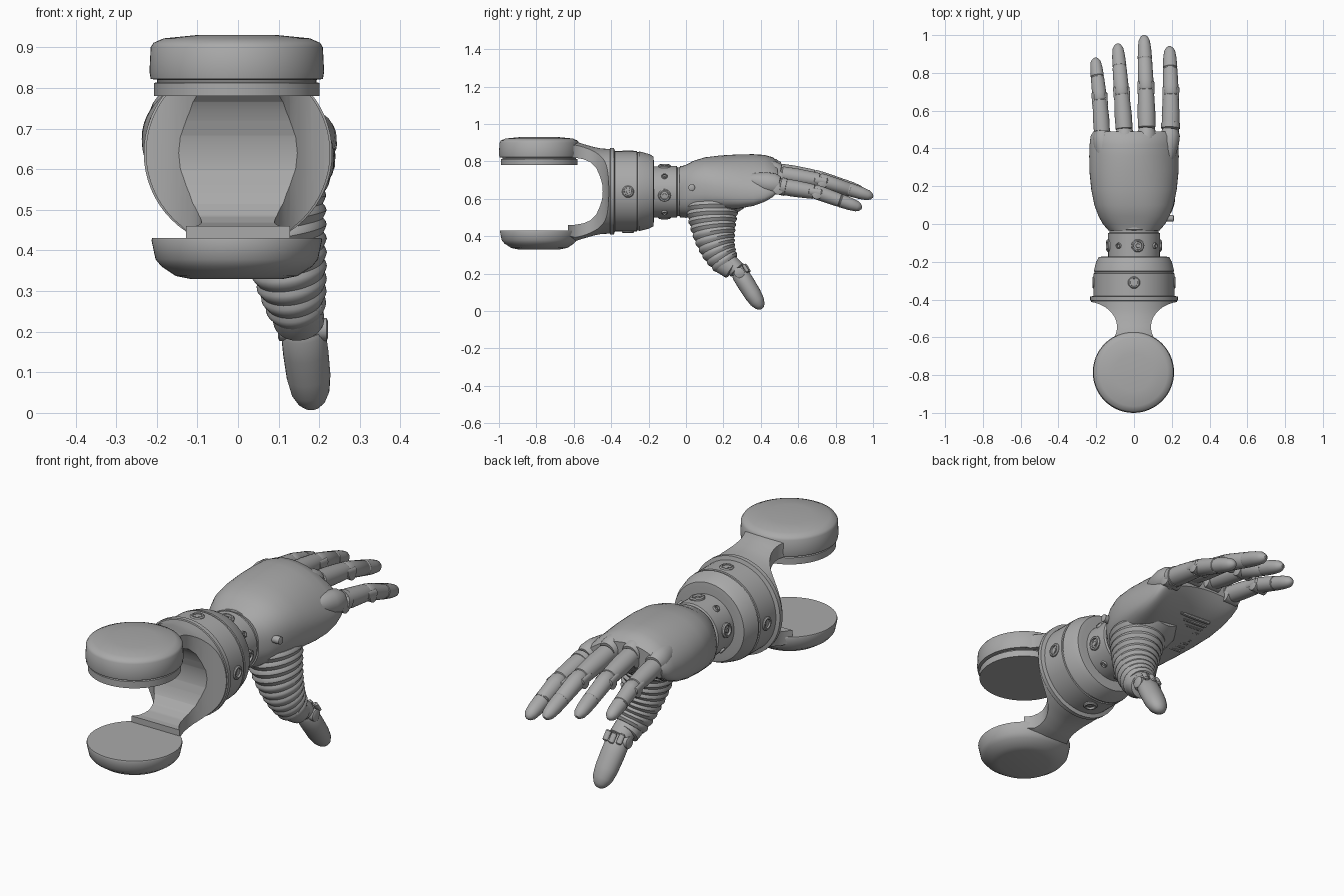
import bpy, bmesh, math
from mathutils import Vector
from mathutils.geometry import interpolate_bezier

if "Cube" in bpy.data.objects:
    bpy.data.objects.remove(bpy.data.objects["Cube"])

grey = bpy.data.materials.new("plain grey")
grey.use_nodes = True
grey.diffuse_color = (0.4, 0.4, 0.4, 1)
grey.node_tree.nodes["Principled BSDF"].inputs["Base Color"].default_value = (0.4, 0.4, 0.4, 1)
X, Y, Z = Vector((1, 0, 0)), Vector((0, 1, 0)), Vector((0, 0, 1))


def finish(name, bm):
    bmesh.ops.recalc_face_normals(bm, faces=bm.faces[:])
    mesh = bpy.data.meshes.new(name)
    bm.to_mesh(mesh)
    bm.free()
    ob = bpy.data.objects.new(name, mesh)
    bpy.context.collection.objects.link(ob)
    mesh.materials.append(grey)
    return ob


def loft(name, rings, axis=None, sides=32, power=2, warp=None):
    """Skin rings of (centre, half width, half height), capped at both ends."""
    bm = bmesh.new()
    centres = [Vector(r[0]) for r in rings]
    last, loops = len(rings) - 1, []
    for i, (_, rx, ry) in enumerate(rings):
        t = axis or (centres[min(i + 1, last)] - centres[max(i - 1, 0)]).normalized()
        ref = Z if abs(t.x) > 0.9 else X
        side = (ref - t * ref.dot(t)).normalized()
        up = side.cross(t)
        loop = []
        for k in range(sides):
            a = math.tau * k / sides
            c, s = math.cos(a), math.sin(a)
            c = math.copysign(abs(c) ** (2 / power), c)
            s = math.copysign(abs(s) ** (2 / power), s)
            p = centres[i] + side * rx * c + up * ry * s
            loop.append(bm.verts.new(warp(p) if warp else p))
        loops.append(loop)
    for a, b in zip(loops, loops[1:]):
        for k in range(sides):
            j = (k + 1) % sides
            bm.faces.new((a[k], a[j], b[j], b[k]))
    bm.faces.new(loops[0])
    bm.faces.new(loops[-1])
    return finish(name, bm)


def lathe(name, base, axis, profile, sides=48):
    """Turn a profile of (radius, distance along axis)."""
    return loft(name, [(Vector(base) + axis * h, r, r) for r, h in profile], axis, sides)


def link(name, a, b, profile, flat=0.95):
    """Round limb between two points, from (fraction, radius) pairs."""
    a, b = Vector(a), Vector(b)
    return loft(name, [(a.lerp(b, f), r, r * flat) for f, r in profile], (b - a).normalized(), 24)


def cut(target, cutters):
    for c in cutters:
        m = target.modifiers.new("cut", "BOOLEAN")
        m.operation, m.object, m.solver = "DIFFERENCE", c, "EXACT"
        c.hide_render = True
    bpy.context.view_layer.update()
    mesh = bpy.data.meshes.new_from_object(target.evaluated_get(bpy.context.evaluated_depsgraph_get()))
    target.modifiers.clear()
    target.data = mesh
    for c in cutters:
        bpy.data.objects.remove(c)


# Clamp pads
PAD = (-0.003, -0.785, 0)
lathe("upper_pad", PAD, Z, [(.204, .78), (.204, .812), (.196, .814), (.196, .82), (.212, .822),
                            (.215, .84), (.212, .9), (.205, .911), (.18, .922), (.1, .93)], 64)
lathe("lower_pad", PAD, Z, [(.115, .33), (.15, .337), (.185, .36), (.2, .378), (.21, .425), (.208, .431)], 64)

# Forked bracket: flared drum with a slot and two side scoops
bracket = lathe("fork_bracket", (0, 0, .64), Y, [(.268, -.63), (.266, -.59), (.25, -.54), (.236, -.49),
                                                 (.228, -.45), (.226, -.39)], 96)
bm = bmesh.new()
outline = [(-1, .82), (-.6, .82), (-.55, .812), (-.51, .795), (-.48, .765), (-.46, .72), (-.448, .68), (-.445, .64)]
outline += [(y, 1.28 - z) for y, z in outline[-2::-1]]
face = bm.faces.new([bm.verts.new((-.5, y, z)) for y, z in outline])
wall = bmesh.ops.extrude_face_region(bm, geom=[face])["geom"]
bmesh.ops.translate(bm, vec=X, verts=[v for v in wall if isinstance(v, bmesh.types.BMVert)])
slot = finish("slot_cutter", bm)
scoops = [loft("scoop_cutter", [((s * .26, -.545, h), .17, .135) for h in (.2, 1.1)], Z, 64) for s in (-1, 1)]
cut(bracket, [slot] + scoops)

# Cuff and wrist
lathe("cuff", (0, 0, .64), Y, [(.22, -.41), (.232, -.405), (.232, -.385), (.214, -.38), (.214, -.262),
                               (.209, -.26), (.209, -.252), (.213, -.25), (.2, -.2), (.187, -.175),
                               (.165, -.172)], 64)
lathe("wrist", (0, 0, .637), Y, [(.136, -.2), (.138, -.05), (.13, -.045), (.13, -.035), (.138, -.03), (.138, .02)], 64)


# Screws and rivets, set radially
def screw(name, y, radius, angle, size):
    d = Vector((math.sin(angle), 0, math.cos(angle)))
    lathe(name, Vector((0, y, .638)) + d * radius, d,
          [(size, -.02), (size, .004), (size * .85, .009), (size * .65, .009), (size * .6, -.004),
           (size * .35, -.004), (size * .3, .004)], 20)


for i in range(4):
    screw("cuff_screw", -.31, .212, i * math.pi / 2, .032)
for i in range(8):
    screw("wrist_screw", -.115, .137, .15 + i * math.pi / 4, .034 if i % 2 == 0 else .016)


# Hand body, arched across the knuckles
def arch(p):
    k = max(0, min(1, p.y / .4))
    return Vector((p.x, p.y, p.z - 1.3 * k * (p.x + .05) ** 2))


palm = [(-.035, .637, .135, .132), (0, .64, .165, .142), (.04, .655, .187, .148), (.1, .672, .21, .15),
        (.18, .685, .226, .147), (.28, .7, .236, .138), (.36, .715, .237, .124), (.42, .73, .235, .105),
        (.465, .74, .23, .082), (.49, .745, .215, .055)]
loft("palm", [((0, y, z), w, h) for y, z, w, h in palm], Y, 56, 2.4, arch)
for side in (-1, 1):
    lathe("palm_rivet", (side * .208, .03 if side > 0 else .3, .66), X * side, [(.018, -.06), (.018, 0), (.01, .003)], 16)

# Ridges under the palm
for i in range(9):
    y = .17 + i * .026
    loft("palm_ridge", [((x, y, .545 + (y - .17) * .26 + .12 * abs(x) ** 1.5), .009, .009)
                        for x in (-.13, -.06, 0, .06, .13)], X, 8)

# Fingers: base, middle joint, tip, thickness
fingers = {
    "index": ((.193, .475, .672), (.195, .70, .635), (.188, .94, .55), 1.0),
    "middle": ((.068, .48, .735), (.063, .73, .695), (.053, 1.0, .61), 1.0),
    "ring": ((-.05, .475, .75), (-.066, .70, .715), (-.087, .955, .635), .97),
    "little": ((-.168, .465, .725), (-.182, .67, .695), (-.205, .88, .63), .92),
}
for name, (base, mid, tip, s) in fingers.items():
    base, mid, tip = Vector(base), Vector(mid), Vector(tip)
    # Knuckle ridge flowing out of the back of the hand
    link(name + "_knuckle", base + Vector((-.1 * base.x, -.16, .03)), base + Vector((0, .025, 0)),
         [(0, .02), (.25, .04), (.6, .053), (.85, .053), (1, .042)], 1.1)
    link(name + "_lower", base, mid, [(0, .036), (.1, .036), (.13, .046 * s), (.45, .047 * s), (.8, .043 * s),
                                      (.92, .041 * s), (.93, .036 * s), (1.05, .034 * s)])
    link(name + "_upper", mid, tip, [(-.08, .034 * s), (-.04, .04 * s), (.1, .041 * s), (.5, .038 * s),
                                     (.51, .036 * s), (.53, .036 * s), (.54, .038 * s), (.75, .035 * s),
                                     (.9, .029 * s), (.97, .018 * s), (1, .006)])
    for part, p, r in (("_base_hinge", base + Vector((0, .02, -.02)), .03), ("_hinge", mid - Z * .012, .026)):
        lathe(name + part, p, X, [(r * .6, -.044 * s), (r, -.04 * s), (r, .04 * s), (r * .6, .044 * s)], 20)
    for side in (-1, 1):
        d = (mid - base).normalized()
        link(name + "_fork", mid - d * .05 + X * side * .032 * s, mid + d * .03 + X * side * .033 * s,
             [(0, .006), (.1, .012), (.9, .012), (1, .006)], 1.6)
link("index_band", (.193, .505, .668), (.194, .535, .662), [(0, .045), (.05, .05), (.95, .05), (1, .045)])

# Ribbed sleeve of the thumb
ends = [Vector(p) for p in ((.09, .14, .57), (.108, .14, .45), (.13, .15, .33), (.145, .22, .25))]
path = interpolate_bezier(*ends, 41)
ribs = []
for i, p in enumerate(path):
    f = i / 40
    r = .138 - .07 * f + (0, .008, .011, .006)[i % 4] * (1 - .4 * f)
    ribs.append((p, r * (.86 + .1 * f), r))
loft("thumb_sleeve", ribs, None, 40)
loft("thumb_heel", [((.07, y, z), w, h) for y, z, w, h in ((-.01, .58, .05, .05), (.05, .57, .1, .085),
     (.14, .565, .13, .09), (.23, .575, .12, .08), (.31, .6, .08, .05))], Y, 32)
link("thumb_cup", (.142, .175, .275), (.15, .25, .225), [(0, .06), (.1, .066), (.95, .063), (1, .055)])

# Thumb
joint, tip = Vector((.16, .285, .205)), Vector((.183, .405, .012))
link("thumb_lower", (.146, .22, .27), joint, [(0, .05), (.3, .056), (.8, .055), (.85, .047), (1.1, .045)], .85)
link("thumb_upper", joint, tip, [(0, .05), (.05, .055), (.3, .056), (.6, .054), (.8, .047),
                                 (.92, .034), (.98, .02), (1, .008)], .85)
lathe("thumb_hinge", joint, X, [(.02, -.062), (.028, -.058), (.028, .058), (.02, .062)], 20)
for k in (-1, 0, 1):
    link("thumb_tab", joint + Vector((k * .036, .028 - abs(k) * .008, .045)),
         joint + Vector((k * .036 + .005, .055 - abs(k) * .008, .002)),
         [(0, .008), (.1, .014), (.9, .014), (1, .008)], .7)

# Smooth shading with sharp edges kept
bpy.ops.object.select_all(action="DESELECT")
for ob in bpy.context.collection.objects:
    if ob.type == "MESH":
        ob.select_set(True)
        bpy.context.view_layer.objects.active = ob
bpy.ops.object.shade_smooth_by_angle(angle=math.radians(35))
